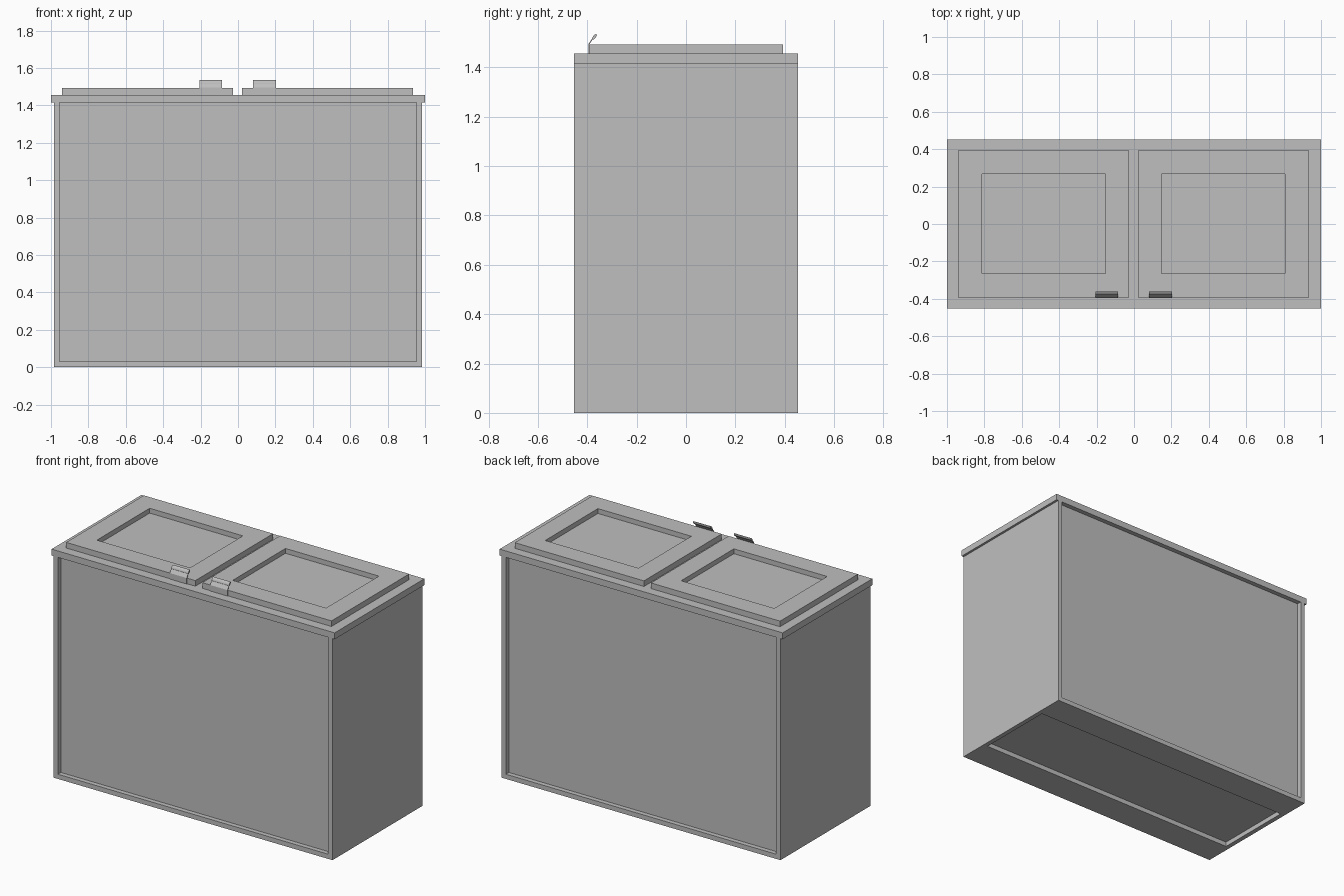
import bpy, bmesh, math

if "Cube" in bpy.data.objects:
    bpy.data.objects.remove(bpy.data.objects["Cube"])

grey = bpy.data.materials.new("mid_grey")
grey.diffuse_color = (0.52, 0.52, 0.52, 1)
grey.use_nodes = True
grey.node_tree.nodes["Principled BSDF"].inputs["Base Color"].default_value = grey.diffuse_color


def finish(name, bm):
    bmesh.ops.recalc_face_normals(bm, faces=bm.faces)
    mesh = bpy.data.meshes.new(name)
    bm.to_mesh(mesh)
    bm.free()
    mesh.materials.append(grey)
    obj = bpy.data.objects.new(name, mesh)
    bpy.context.collection.objects.link(obj)
    return obj


def box(name, x0, x1, y0, y1, z0, z1):
    bm = bmesh.new()
    bmesh.ops.create_cube(bm, size=1)
    for v in bm.verts:
        v.co = ((x0 + x1) / 2 + v.co.x * (x1 - x0),
                (y0 + y1) / 2 + v.co.y * (y1 - y0),
                (z0 + z1) / 2 + v.co.z * (z1 - z0))
    return finish(name, bm)


def frame(name, outer, inner, z0, z1):
    """Flat rectangular ring; outer and inner are (x0, x1, y0, y1)."""
    bm = bmesh.new()

    def loop(r, z):
        return [bm.verts.new((r[i], r[j], z)) for i, j in ((0, 2), (1, 2), (1, 3), (0, 3))]

    rings = [loop(outer, z0), loop(outer, z1), loop(inner, z1), loop(inner, z0)]
    for a, b in zip(rings, rings[1:] + rings[:1]):
        for i in range(4):
            j = (i + 1) % 4
            bm.faces.new((a[i], a[j], b[j], b[i]))
    return finish(name, bm)


def extrude_x(name, profile, x0, x1):
    """Closed (y, z) profile extruded along x."""
    bm = bmesh.new()
    face = bm.faces.new([bm.verts.new((x0, y, z)) for y, z in profile])
    ext = bmesh.ops.extrude_face_region(bm, geom=[face])["geom"]
    bmesh.ops.translate(bm, vec=(x1 - x0, 0, 0),
                        verts=[e for e in ext if isinstance(e, bmesh.types.BMVert)])
    return finish(name, bm)


W, D, T = 0.985, 0.453, 0.03      # half width, half depth, board thickness
TOP = 1.415                       # underside of the top slab

# Cabinet body: base ring with recessed floor, side boards, recessed panels
frame("base_frame", (-W, W, -D, D), (-W + T, W - T, -0.26, 0.26), 0, T)
box("floor_panel", -W + T, W - T, -D + T, D - T, T, 2 * T)
for side, s in (("left", -1), ("right", 1)):
    box(side + "_side", *sorted((s * W, s * (W - T))), -D, D, T, TOP)
for side, s in (("front", -1), ("back", 1)):
    box(side + "_panel", -W + T, W - T, *sorted((s * (D - T), s * (D - 2 * T))), T, TOP)

# Top slab
box("top_slab", -1, 1, -D, D, TOP, 1.456)

# Bulb outline of the handle lip, tilted to follow the sheet
cy, cz, tilt = -0.371, 1.524, math.radians(52)
bulb = []
for k in range(12):
    a = 2 * math.pi * k / 12
    u, v = 0.0135 * math.cos(a), 0.006 * math.sin(a)
    bulb.append((cy + u * math.cos(tilt) - v * math.sin(tilt),
                 cz + u * math.sin(tilt) + v * math.cos(tilt)))

# Thin bent sheet of the handle
sheet = [(-0.396, 1.456), (-0.396, 1.494), (-0.381, 1.516),
         (-0.378, 1.514), (-0.392, 1.492), (-0.392, 1.456)]

# Two framed lids, each with a sunken centre and a handle
lids = (("left", -0.94, -0.027, -0.812, -0.153, -0.205, -0.085),
        ("right", 0.022, 0.935, 0.148, 0.808, 0.08, 0.203))
for side, x0, x1, i0, i1, h0, h1 in lids:
    frame(side + "_lid_frame", (x0, x1, -0.392, 0.393), (i0, i1, -0.265, 0.268), 1.456, 1.492)
    box(side + "_lid_panel", i0, i1, -0.265, 0.268, 1.456, 1.461)
    extrude_x(side + "_handle_sheet", sheet, h0, h1)
    lip = extrude_x(side + "_handle_lip", bulb, h0, h1)
    bpy.ops.object.select_all(action="DESELECT")
    lip.select_set(True)
    bpy.context.view_layer.objects.active = lip
    bpy.ops.object.shade_smooth_by_angle(angle=math.radians(40))
